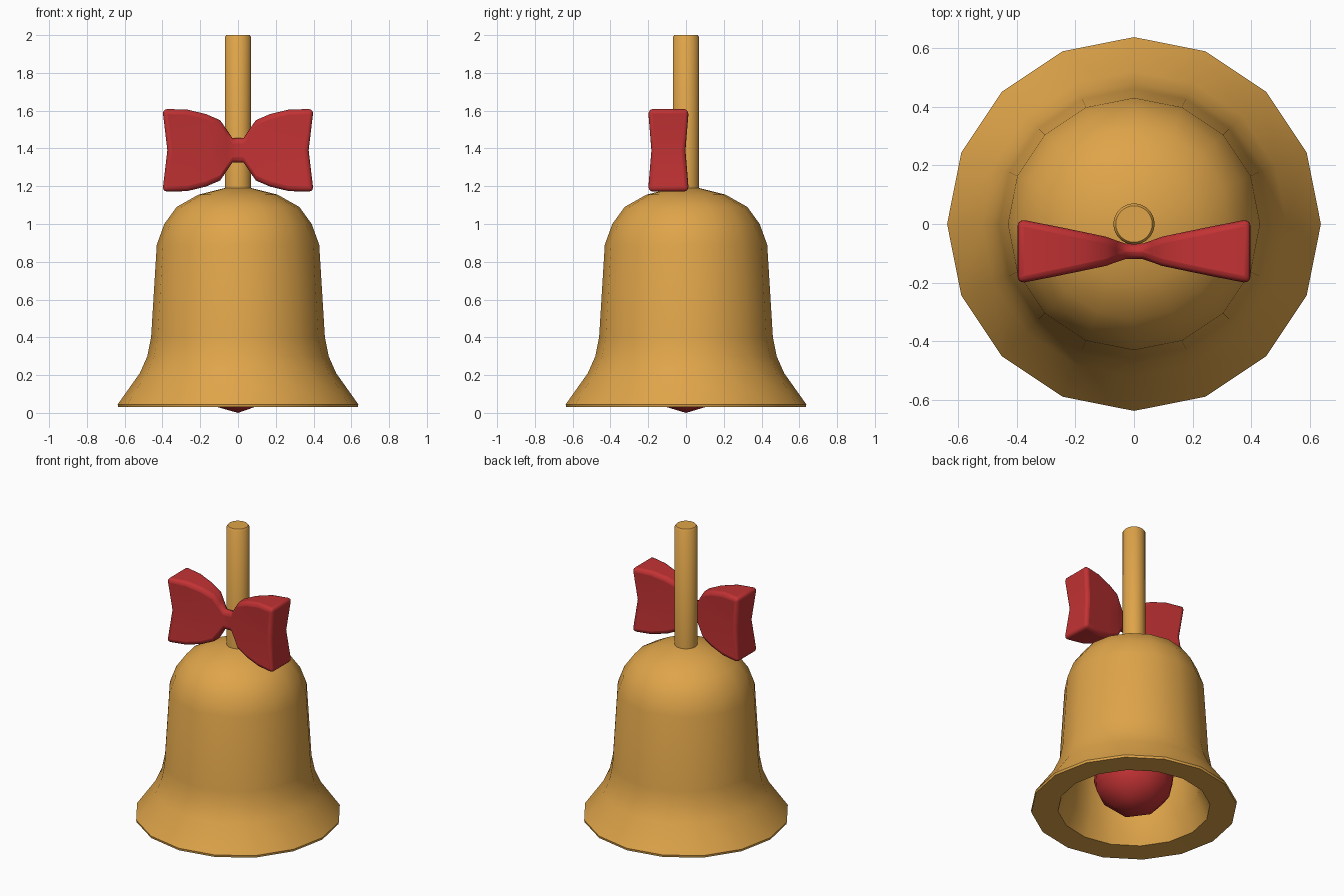
import bpy, bmesh, math
from math import cos, sin, pi

if "Cube" in bpy.data.objects:
    bpy.data.objects.remove(bpy.data.objects["Cube"])


def material(name, rgb):
    m = bpy.data.materials.new(name)
    m.diffuse_color = (*rgb, 1)
    m.use_nodes = True
    m.node_tree.nodes["Principled BSDF"].inputs["Base Color"].default_value = m.diffuse_color
    return m


GOLD = material("gold", (0.74, 0.375, 0.068))
RED = material("red", (0.54, 0.032, 0.034))


def finish(name, bm, mat, angle):
    bmesh.ops.recalc_face_normals(bm, faces=bm.faces)
    me = bpy.data.meshes.new(name)
    bm.to_mesh(me)
    bm.free()
    me.materials.append(mat)
    ob = bpy.data.objects.new(name, me)
    bpy.context.collection.objects.link(ob)
    bpy.ops.object.select_all(action='DESELECT')
    bpy.context.view_layer.objects.active = ob
    ob.select_set(True)
    bpy.ops.object.shade_smooth_by_angle(angle=math.radians(angle))
    return ob


def loft(bm, rings, cap):
    """Join rings of equal vertex count with quads."""
    rows = [[bm.verts.new(p) for p in r] for r in rings]
    for a, b in zip(rows, rows[1:]):
        n = len(a)
        for i in range(n):
            j = (i + 1) % n
            bm.faces.new((a[i], a[j], b[j], b[i]))
    if cap:
        bm.faces.new(rows[0])
        bm.faces.new(rows[-1])


def lathe(name, profile, sides, mat, angle):
    bm = bmesh.new()
    loft(bm, [[(r * cos(2 * pi * i / sides), r * sin(2 * pi * i / sides), z)
               for i in range(sides)] for r, z in profile], True)
    return finish(name, bm, mat, angle)


# Bell shell: outside from the crown down, flat lip, then back up inside
outer = [(0.07, 1.19), (0.21, 1.155), (0.325, 1.09), (0.39, 1.0), (0.43, 0.89),
         (0.46, 0.40), (0.48, 0.30), (0.52, 0.21), (0.637, 0.045), (0.634, 0.03)]
inner = [(0.47, 0.033), (0.41, 0.17), (0.385, 0.38), (0.365, 0.87),
         (0.27, 1.02), (0.06, 1.10)]
lathe("bell_shell", outer + inner, 16, GOLD, 45)

# Handle rod
lathe("handle", [(0.07, 1.12), (0.07, 1.99), (0.062, 2.0)], 32, GOLD, 50)

# Clapper ball inside the bell
bm = bmesh.new()
bmesh.ops.create_icosphere(bm, subdivisions=2, radius=0.255)
bmesh.ops.translate(bm, verts=bm.verts, vec=(0, 0, 0.255))
finish("clapper", bm, RED, 60)

# Bow: pinched cross-sections along x, mirrored about the knot
half = [(0.03, 0.065, 0.027), (0.06, 0.11, 0.037), (0.095, 0.16, 0.05),
        (0.17, 0.192, 0.066), (0.27, 0.216, 0.087), (0.40, 0.219, 0.113)]
stations = [(-x, h, w) for x, h, w in reversed(half)] + half
rings = []
for x, h, w in stations:
    t = abs(x) / 0.4
    xm = x * (1 - 0.065 * t ** 3)        # ends dent inwards at mid height
    wm = w * (1 - 0.17 * t)
    rings.append([(x, -0.093 + sy * k, 1.39 + sz) for x, sy, k, sz in
                  ((x, -1, w, -h), (xm, -1, wm, 0), (x, -1, w, h),
                   (x, 1, w, h), (xm, 1, wm, 0), (x, 1, w, -h))])
bm = bmesh.new()
loft(bm, rings, False)
bm.verts.ensure_lookup_table()
for s in (0, len(bm.verts) - 6):         # end caps split at the dent
    v = [bm.verts[s + i] for i in range(6)]
    bm.faces.new((v[0], v[1], v[4], v[5]))
    bm.faces.new((v[1], v[2], v[3], v[4]))
bow = finish("bow", bm, RED, 60)
bev = bow.modifiers.new("round_edges", 'BEVEL')
bev.width = 0.024
bev.segments = 3
bev.limit_method = 'ANGLE'
bev.angle_limit = math.radians(62)
